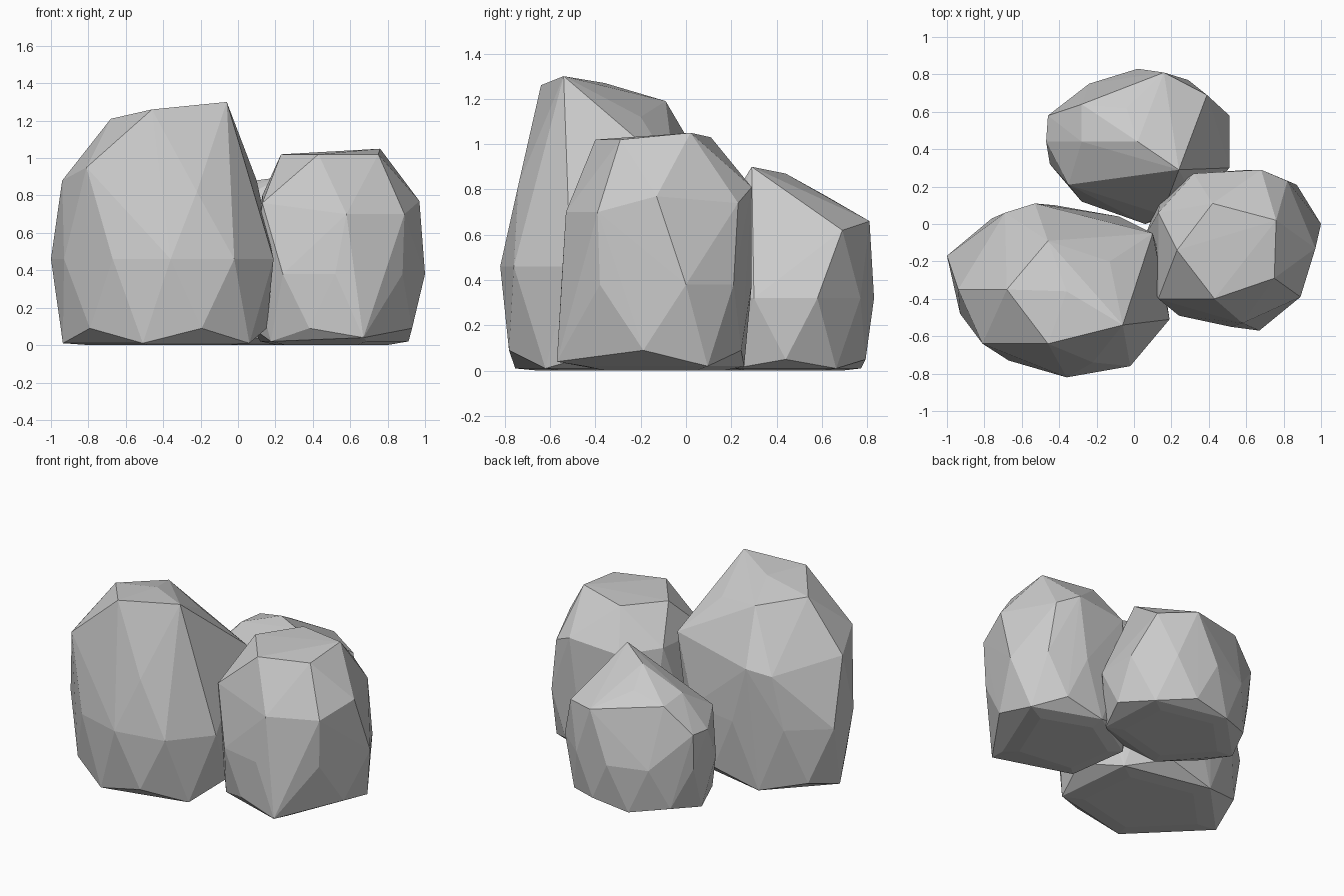
import bpy, bmesh

if "Cube" in bpy.data.objects:
    bpy.data.objects.remove(bpy.data.objects["Cube"])


def rock(name, mid_z, outline, foot_heights, shoulder, crown):
    """Faceted boulder: hull of a waist outline, half-step-turned foot, shoulder and crown."""
    n = len(outline)
    cx = sum(p[0] for p in outline) / n
    cy = sum(p[1] for p in outline) / n
    points = [(x, y, mid_z) for x, y in outline] + shoulder + crown
    # foot corners sit between waist corners, base tucks further in
    for i, (x, y) in enumerate(outline):
        x2, y2 = outline[(i + 1) % n]
        dx, dy = (x + x2) / 2 - cx, (y + y2) / 2 - cy
        low = foot_heights[i % 2] < 0.05
        s = 0.95 if low else 0.98
        points.append((cx + dx * s, cy + dy * s, foot_heights[i % 2]))
        if low:
            points.append((cx + dx * 0.7, cy + dy * 0.7, 0))
    bm = bmesh.new()
    for p in points:
        bm.verts.new(p)
    hull = bmesh.ops.convex_hull(bm, input=bm.verts)
    spare = {g for g in hull["geom_interior"] + hull["geom_unused"]
             if isinstance(g, bmesh.types.BMVert)}
    bmesh.ops.delete(bm, geom=list(spare), context='VERTS')
    bmesh.ops.recalc_face_normals(bm, faces=bm.faces)
    mesh = bpy.data.meshes.new(name)
    bm.to_mesh(mesh)
    bm.free()
    ob = bpy.data.objects.new(name, mesh)
    bpy.context.collection.objects.link(ob)
    return ob


# Tall boulder, front left
rock("tall_rock", 0.46,
     [(-1, -.17), (-.93, -.48), (-.67, -.73), (-.36, -.82), (-.02, -.76),
      (.19, -.51), (.14, -.18), (-.08, .04), (-.42, .1), (-.76, .03)],
     (0.01, 0.09),
     [(-.81, -.64, .95), (-.94, -.35, .88), (-.5, -.73, .78), (-.22, -.74, .82),
      (.1, -.05, .88), (-.53, .11, .85), (-.69, .06, .82)],
     [(-.46, -.64, 1.26), (-.06, -.54, 1.3), (-.68, -.35, 1.21),
      (-.36, -.36, 1.27), (-.46, -.09, 1.19), (-.13, -.2, 1.12)])

# Medium boulder, right
rock("medium_rock", 0.38,
     [(1, 0), (.88, -.38), (.52, -.55), (.24, -.49), (.08, -.3),
      (.06, -.06), (.14, .14), (.33, .26), (.62, .29), (.87, .21)],
     (0.09, 0.02),
     [(.89, -.39, .7), (.97, -.13, .77), (.82, .23, .74), (.68, .29, .81),
      (.32, .27, .78), (.13, .06, .8), (.13, -.4, .76), (.58, -.53, .7),
      (.67, -.57, .04)],
     [(.76, .02, 1.05), (.42, .11, 1.03), (.23, -.14, 1.02),
      (.43, -.4, 1.02), (.75, -.29, 1.02)])

# Small boulder, back
rock("small_rock", 0.32,
     [(.51, .58), (.29, .77), (.02, .83), (-.24, .75), (-.45, .56),
      (-.45, .32), (-.28, .12), (.06, .0), (.34, .1), (.51, .3)],
     (0.01, 0.05),
     [(.16, .81, .66), (.39, .69, .62), (-.46, .58, .56), (-.47, .44, .55),
      (-.35, .21, .6), (.15, .05, .5)],
     [(.24, .29, .9), (.02, .44, .87), (-.04, .62, .77), (-.28, .64, .73),
      (-.28, .44, .75)])
